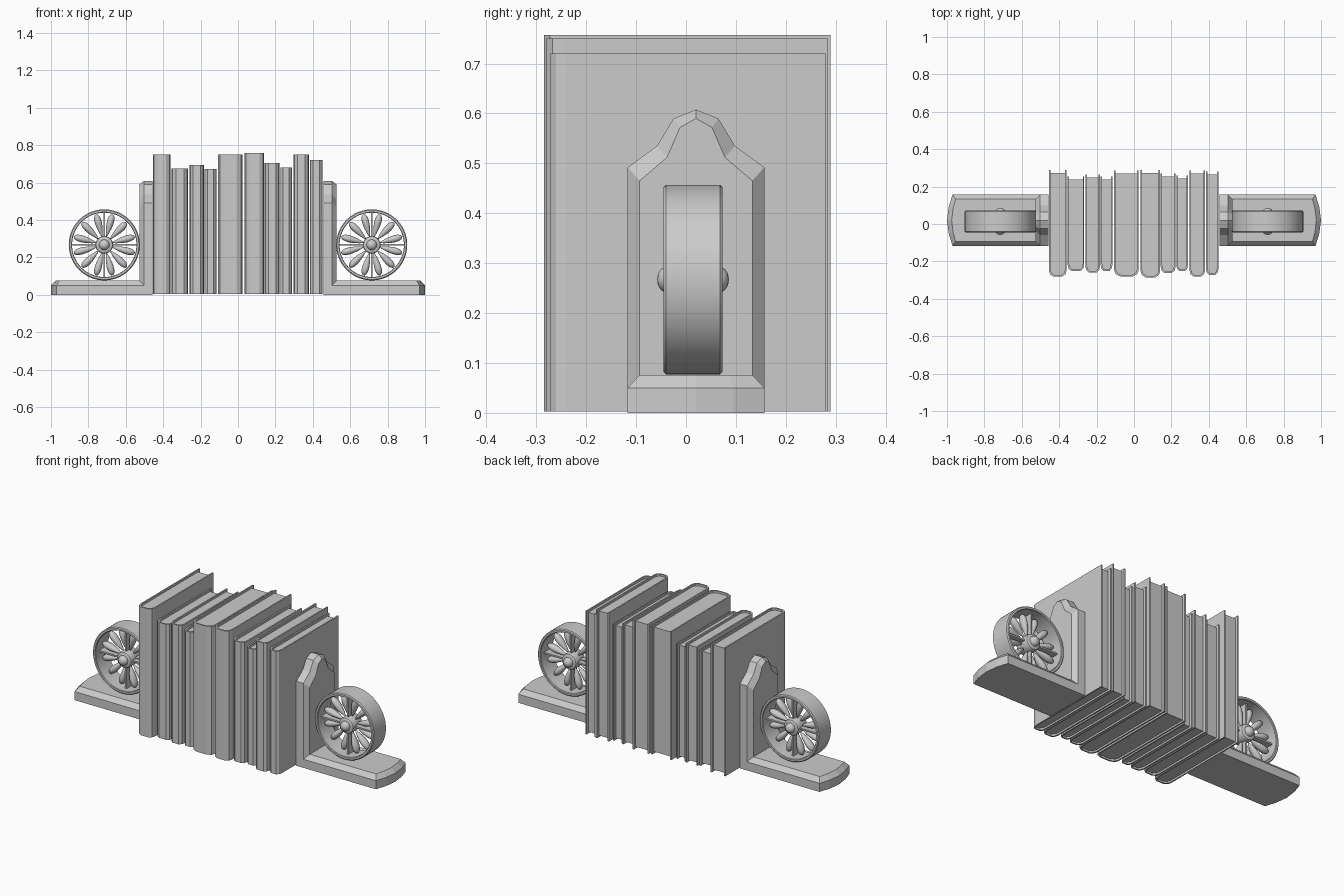
import bpy, bmesh, math
from mathutils import Matrix, Vector

if "Cube" in bpy.data.objects:
    bpy.data.objects.remove(bpy.data.objects["Cube"])


def finish(bm, name, smooth=False, mirror=False):
    bmesh.ops.recalc_face_normals(bm, faces=bm.faces[:])
    me = bpy.data.meshes.new(name)
    bm.to_mesh(me)
    bm.free()
    ob = bpy.data.objects.new(name, me)
    bpy.context.collection.objects.link(ob)
    if mirror:
        ob.modifiers.new("mirror", 'MIRROR').use_axis[0] = True
    if smooth:
        bpy.ops.object.select_all(action='DESELECT')
        bpy.context.view_layer.objects.active = ob
        ob.select_set(True)
        bpy.ops.object.shade_smooth_by_angle(angle=math.radians(35))
    return ob


def loft(bm, rings, caps=True):
    """Join equal-length closed rings of points; cap or close the loop."""
    vs = [[bm.verts.new(p) for p in r] for r in rings]
    n = len(vs[0])
    pairs = list(zip(vs, vs[1:]))
    if not caps:
        pairs.append((vs[-1], vs[0]))
    for a, b in pairs:
        for i in range(n):
            j = (i + 1) % n
            bm.faces.new((a[i], a[j], b[j], b[i]))
    if caps:
        bm.faces.new(vs[0])
        bm.faces.new(vs[-1])


# Books: centre x from edges, height, front y, back y
books = [(-.455, -.36, .75, -.28, .288), (-.355, -.266, .675, -.252, .255),
         (-.26, -.182, .695, -.26, .265), (-.178, -.116, .672, -.252, .255),
         (-.106, .025, .75, -.28, .285), (.036, .14, .757, -.285, .29),
         (.143, .222, .705, -.262, .27), (.226, .288, .68, -.252, .26),
         (.297, .38, .75, -.28, .285), (.385, .452, .72, -.272, .28)]
T = .008
for k, (x0, x1, h, y0, y1) in enumerate(books, 1):
    cx, w = (x0 + x1) / 2, (x1 - x0) / 2
    z0 = .003

    def half(w, y0):
        return [(w, y1), (w, y0 + .032), (w * .87, y0 + .012), (w * .5, y0)]

    def shell(w, y0):
        r = half(w, y0)
        return r + [(-x, y) for x, y in reversed(r)]

    # Cover: U-shaped section with a rounded spine
    section = shell(w, y0) + shell(w - T, y0 + T)[::-1]
    bm = bmesh.new()
    loft(bm, [[(cx + x, y, z) for x, y in section] for z in (z0, h)])
    finish(bm, f"book_cover_{k}")

    # Page block, recessed on the three open sides
    pages = [(x, min(y, y1 - .016)) for x, y in shell(w - T, y0 + T)]
    bm = bmesh.new()
    loft(bm, [[(cx + x, y, z) for x, y in pages] for z in (z0 + .01, h - .012)])
    finish(bm, f"book_pages_{k}")

# Bookend upright: arched plate with a chamfered outer face
CY = .02


def arch(half):
    return [(CY + a, z) for a, z in half] + [(CY - a, z) for a, z in reversed(half) if a > 0]


outer = arch([(.137, 0), (.137, .492), (.078, .535), (.045, .59), (0, .608)])
inner = arch([(.113, 0), (.113, .465), (.058, .512), (.032, .572), (0, .59)])
bm = bmesh.new()
loft(bm, [[(x, y, z) for y, z in prof]
          for x, prof in ((.457, outer), (.503, outer), (.527, inner))])
finish(bm, "bookend_upright", mirror=True)

# Bookend base: chamfered slab with a bowed end
base = arch([])
low = [(.457, -.137), (.97, -.137), (.99, -.075), (1, 0), (.99, .075), (.97, .137), (.457, .137)]
top = [(.457, -.113), (.954, -.113), (.967, -.065), (.975, 0), (.967, .065), (.954, .113), (.457, .113)]
bm = bmesh.new()
loft(bm, [[(x, CY + y, z) for x, y in prof]
          for z, prof in ((0, low), (.05, low), (.076, top))])
finish(bm, "bookend_base", mirror=True)

# Wheel
WX, WY, WZ, R = .715, .014, .267, .19
C = Vector((WX, WY, WZ))


def lathe(bm, profile, caps, seg=48):
    """Spin (radius, y) points about the wheel axle."""
    rings = []
    for r, y in profile:
        rings.append([C + Vector((r * math.cos(t), y, r * math.sin(t)))
                      for t in (2 * math.pi * i / seg for i in range(seg))])
    loft(bm, rings, caps)


bm = bmesh.new()
lathe(bm, [(R, -.054), (R, .054), (R - .005, .059), (R - .015, .059), (R - .018, .055),
           (R - .018, -.055), (R - .015, -.059), (R - .005, -.059)], False, 64)
finish(bm, "wheel_rim", True, True)

# Stepped hub with domed axle caps
bm = bmesh.new()
prof = [(.001, .072), (.012, .07), (.021, .064), (.027, .054), (.028, .046), (.037, .045),
        (.044, .041), (.047, .034)]
lathe(bm, [(r, -y) for r, y in prof] + prof[::-1], True, 32)
finish(bm, "wheel_hub", True, True)

# Twelve petal spokes and four thin straight spokes
bm = bmesh.new()
for k in range(12):
    rot = Matrix.Translation(C) @ Matrix.Rotation(math.radians(15 + 30 * k), 4, 'Y')
    g = bmesh.ops.create_uvsphere(bm, u_segments=14, v_segments=12, radius=1)
    for v in g["verts"]:
        taper = .68 + .32 * v.co.z
        v.co = rot @ Vector((.107 + .062 * v.co.z, v.co.y * .03 * taper, v.co.x * .026 * taper))
finish(bm, "wheel_petals", True, True)

bm = bmesh.new()
for k in range(4):
    rot = Matrix.Translation(C) @ Matrix.Rotation(math.radians(90 * k), 4, 'Y')
    bmesh.ops.create_cube(bm, size=1, matrix=rot @ Matrix.Translation((.1, 0, 0))
                          @ Matrix.Diagonal((.15, .05, .009, 1)))
finish(bm, "wheel_spokes", False, True)
